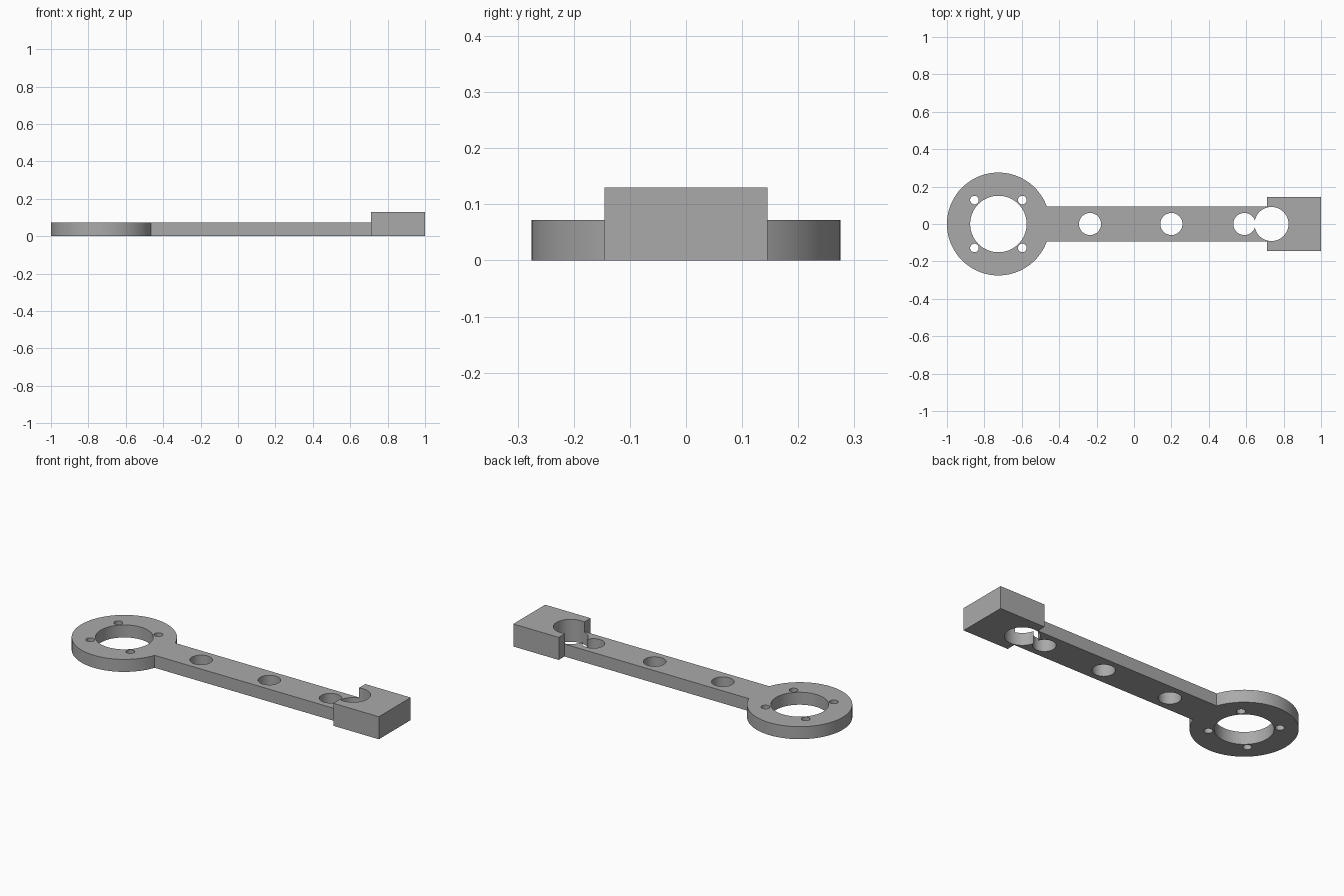
import bpy
import math

if "Cube" in bpy.data.objects:
    bpy.data.objects.remove(bpy.data.objects["Cube"], do_unlink=True)

THICK = 0.072
RING_X = -0.725

grey = bpy.data.materials.new("plain grey")
grey.use_nodes = True
colour = (0.4, 0.4, 0.4, 1)
grey.diffuse_color = colour
grey.node_tree.nodes["Principled BSDF"].inputs["Base Color"].default_value = colour


def box(name, x0, x1, half_y, height):
    bpy.ops.mesh.primitive_cube_add(size=1, location=((x0 + x1) / 2, 0, height / 2))
    ob = bpy.context.object
    ob.name = name
    ob.scale = (x1 - x0, 2 * half_y, height)
    bpy.ops.object.transform_apply(location=True, scale=True)
    ob.data.materials.append(grey)
    return ob


def cylinder(name, x, y, radius, z0, z1, sides=64):
    bpy.ops.mesh.primitive_cylinder_add(vertices=sides, radius=radius, depth=z1 - z0,
                                        location=(x, y, (z0 + z1) / 2))
    ob = bpy.context.object
    ob.name = name
    bpy.ops.object.transform_apply(location=True)
    ob.data.materials.append(grey)
    return ob


def combine(target, other, operation):
    bpy.context.view_layer.objects.active = target
    mod = target.modifiers.new(operation, 'BOOLEAN')
    mod.operation = operation
    mod.solver = 'EXACT'
    mod.object = other
    bpy.ops.object.modifier_apply(modifier=mod.name)
    bpy.data.objects.remove(other, do_unlink=True)


# Solid arm: ring disc, straight bar and raised end block
arm = cylinder("mounting_arm", RING_X, 0, 0.275, 0, THICK, 128)
combine(arm, box("bar", RING_X, 0.8, 0.093, THICK), 'UNION')
combine(arm, box("end_block", 0.71, 1.0, 0.145, 0.13), 'UNION')

# Through holes: large ring bore, bar holes, end block bore
holes = [(RING_X, 0, 0.151), (-0.235, 0, 0.059), (0.2, 0, 0.059),
         (0.59, 0, 0.059), (0.735, 0, 0.091)]
# Four screw holes around the bore
holes += [(RING_X + sx * 0.128, sy * 0.128, 0.023) for sx in (-1, 1) for sy in (-1, 1)]
for x, y, radius in holes:
    combine(arm, cylinder("hole_cutter", x, y, radius, -0.1, 0.3), 'DIFFERENCE')

# Smooth round walls, crisp edges
bpy.ops.object.select_all(action='DESELECT')
arm.select_set(True)
bpy.context.view_layer.objects.active = arm
bpy.ops.object.shade_smooth_by_angle(angle=math.radians(30))
